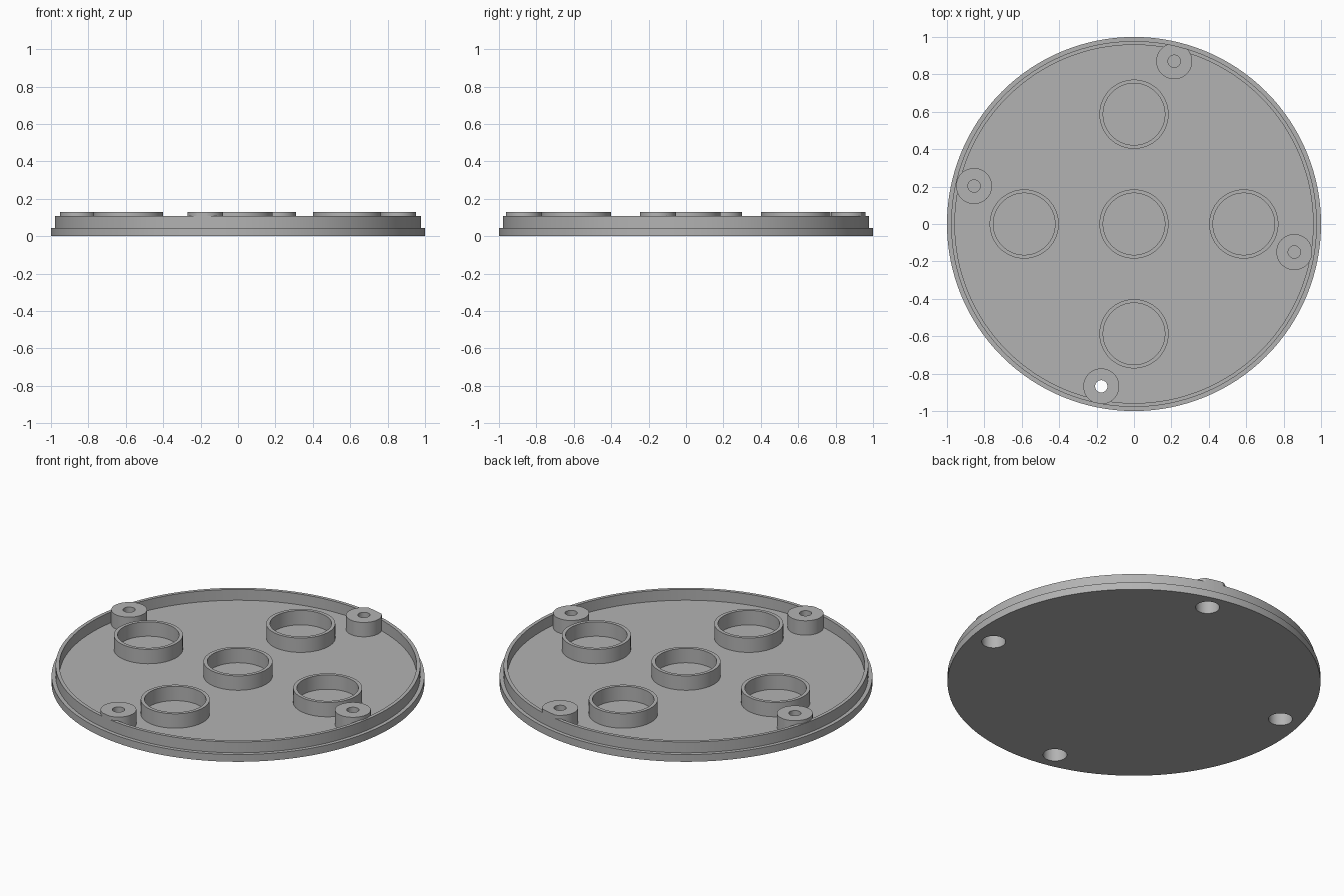
import bpy, bmesh, math

if "Cube" in bpy.data.objects:
    bpy.data.objects.remove(bpy.data.objects["Cube"])

grey = bpy.data.materials.new("plain grey")
grey.use_nodes = True
COLOUR = (0.45, 0.45, 0.45, 1)
grey.diffuse_color = COLOUR
grey.node_tree.nodes["Principled BSDF"].inputs["Base Color"].default_value = COLOUR

FLOOR, RIM_TOP, TOP = 0.043, 0.107, 0.128
RIM_OUT, RIM_IN = 0.978, 0.958


def lathe(name, profile, centre=(0, 0), steps=96):
    """Revolve a closed (radius, z) profile; points on the axis are merged."""
    bm = bmesh.new()
    verts = [bm.verts.new((r, 0, z)) for r, z in profile]
    edges = [bm.edges.new((verts[i - 1], v)) for i, v in enumerate(verts)
             if not profile[i - 1][0] == profile[i][0] == 0]
    bmesh.ops.spin(bm, geom=verts + edges, cent=(0, 0, 0), axis=(0, 0, 1),
                   angle=math.tau, steps=steps, use_merge=True)
    bmesh.ops.remove_doubles(bm, verts=bm.verts, dist=1e-5)
    bmesh.ops.recalc_face_normals(bm, faces=bm.faces)
    bmesh.ops.translate(bm, verts=bm.verts, vec=(*centre, 0))
    mesh = bpy.data.meshes.new(name)
    bm.to_mesh(mesh)
    bm.free()
    mesh.materials.append(grey)
    obj = bpy.data.objects.new(name, mesh)
    bpy.context.collection.objects.link(obj)
    return obj


def cylinder(name, radius, z0, z1, centre=(0, 0), steps=48):
    return lathe(name, [(0, z0), (radius, z0), (radius, z1), (0, z1)], centre, steps)


def boolean(target, tool, operation):
    """Apply a boolean and discard the tool."""
    mod = target.modifiers.new(operation, 'BOOLEAN')
    mod.operation, mod.solver, mod.object = operation, 'EXACT', tool
    bpy.context.view_layer.objects.active = target
    bpy.ops.object.modifier_apply(modifier=mod.name)
    bpy.data.objects.remove(tool)


# Stepped round plate with a raised rim
cover = lathe("round_cover", [(0, 0), (1, 0), (1, FLOOR), (RIM_OUT, FLOOR),
                              (RIM_OUT, RIM_TOP), (RIM_IN, RIM_TOP),
                              (RIM_IN, FLOOR), (0, FLOOR)], steps=128)

# Screw bosses, trimmed flush with the outside of the rim
bosses = [(0.215, 0.87), (-0.855, 0.203), (0.857, -0.15), (-0.175, -0.868)]
for c in bosses:
    boss = cylinder("screw_boss", 0.096, 0.02, TOP, c)
    boolean(boss, cylinder("trim", RIM_OUT, -0.1, 0.3, steps=128), 'INTERSECT')
    boolean(cover, boss, 'UNION')

# Screw holes with wide counterbores underneath
for c in bosses:
    boolean(cover, cylinder("screw_hole", 0.033, -0.1, 0.3, c), 'DIFFERENCE')
    boolean(cover, cylinder("counterbore", 0.064, -0.1, 0.085, c), 'DIFFERENCE')

# Five upright locating rings in a cross
rings = []
for label, c in {"centre": (0, 0), "left": (0.587, 0), "right": (-0.587, 0),
                 "back": (0, 0.587), "front": (0, -0.587)}.items():
    rings.append(lathe(label + "_ring", [(0.165, 0.03), (0.185, 0.03),
                                         (0.185, TOP), (0.165, TOP)], c, 64))

# Smooth round walls with crisp edges
for obj in [cover] + rings:
    bpy.ops.object.select_all(action='DESELECT')
    obj.select_set(True)
    bpy.context.view_layer.objects.active = obj
    bpy.ops.object.shade_smooth_by_angle(angle=math.radians(30))
